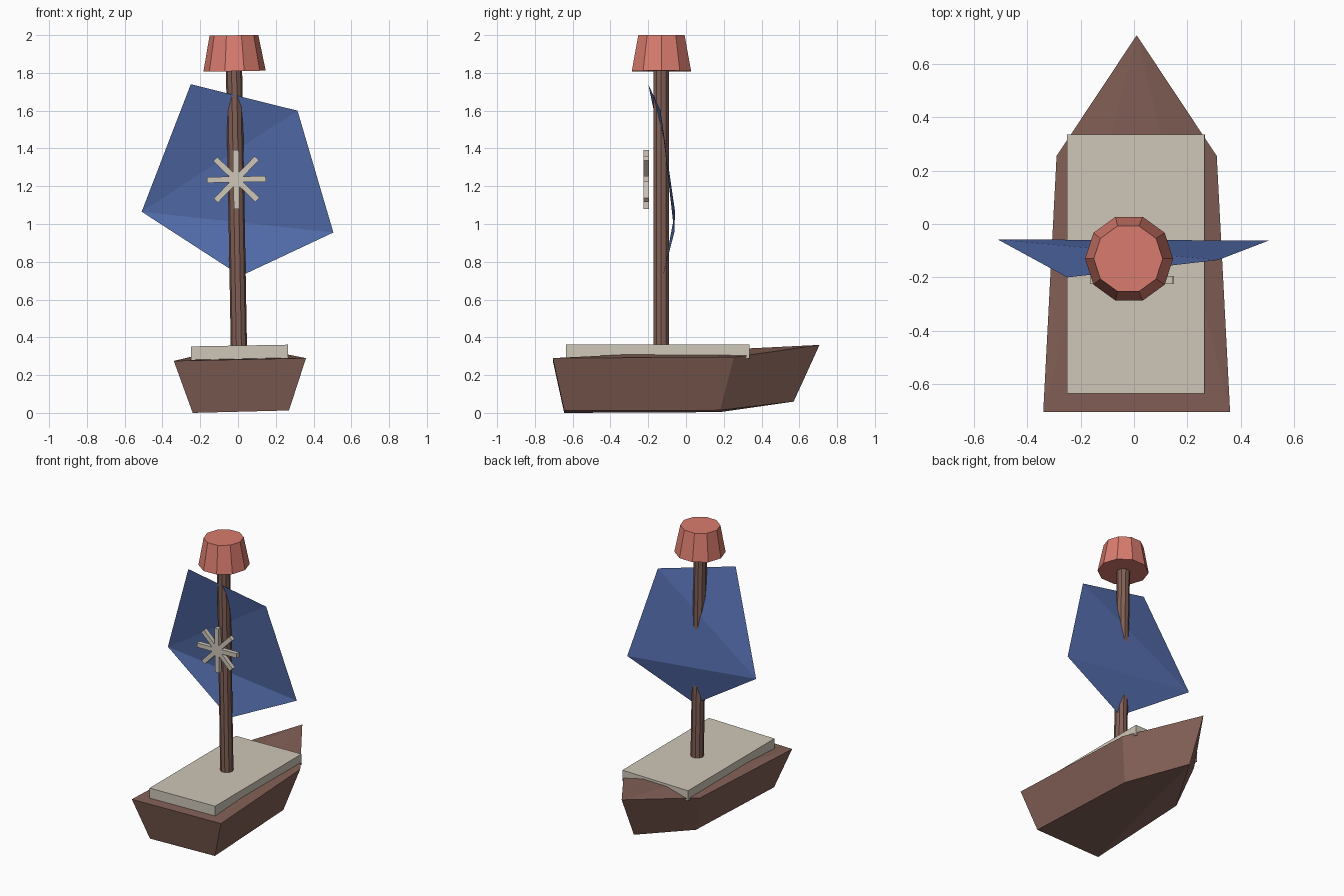
import bpy, bmesh, math
from mathutils import Matrix, Vector

if "Cube" in bpy.data.objects:
    bpy.data.objects.remove(bpy.data.objects["Cube"])

ROLL = math.radians(-1.0)  # the whole boat lists slightly to one side


def material(name, r, g, b):
    lin = [((c / 255 + 0.055) / 1.055) ** 2.4 for c in (r, g, b)]
    m = bpy.data.materials.new(name)
    m.diffuse_color = (*lin, 1)
    m.use_nodes = True
    m.node_tree.nodes["Principled BSDF"].inputs["Base Color"].default_value = m.diffuse_color
    return m


BROWN = material("brown wood", 130, 96, 86)
CREAM = material("cream", 206, 198, 184)
BLUE = material("blue cloth", 83, 109, 172)
CORAL = material("coral red", 217, 124, 110)


def finish(name, bm, mat):
    bmesh.ops.recalc_face_normals(bm, faces=bm.faces)
    me = bpy.data.meshes.new(name)
    bm.to_mesh(me)
    bm.free()
    me.materials.append(mat)
    ob = bpy.data.objects.new(name, me)
    bpy.context.collection.objects.link(ob)
    return ob


def mesh(name, verts, faces, mat):
    bm = bmesh.new()
    vs = [bm.verts.new(v) for v in verts]
    for f in faces:
        bm.faces.new([vs[i] for i in f])
    return finish(name, bm, mat)


def add_box(bm, centre, size, angle_y):
    mat = (Matrix.Translation(centre) @ Matrix.Rotation(angle_y, 4, 'Y')
           @ Matrix.Diagonal((*size, 1)))
    bmesh.ops.create_cube(bm, size=1, matrix=mat)


def cone(name, centre, r1, r2, depth, mat):
    bm = bmesh.new()
    # ten sides with a corner pointing forward
    m = (Matrix.Translation(centre) @ Matrix.Rotation(ROLL, 4, 'Y')
         @ Matrix.Rotation(math.pi / 2, 4, 'Z'))
    bmesh.ops.create_cone(bm, cap_ends=True, segments=10, radius1=r1,
                          radius2=r2, depth=depth, matrix=m)
    return finish(name, bm, mat)


# Hull: five-sided outline (stern left/right, mid right, bow, mid left)
rim = [(-0.34, -0.705, 0.275), (0.36, -0.705, 0.29), (0.31, 0.255, 0.295),
       (0.01, 0.707, 0.36), (-0.29, 0.255, 0.282)]
keel = [(-0.24, -0.645, 0.0), (0.27, -0.645, 0.013), (0.23, 0.18, 0.014),
        (0.01, 0.57, 0.06), (-0.205, 0.18, 0.004)]
caps = [(0, 1, 3), (1, 2, 3), (0, 3, 4)]
sides = [(i, (i + 1) % 5, (i + 1) % 5 + 5, i + 5) for i in range(5)]
mesh("hull", rim + keel,
     caps + [tuple(i + 5 for i in f) for f in caps] + sides, BROWN)

# Deck slab
bm = bmesh.new()
add_box(bm, (0.008, -0.15, 0.32), (0.515, 0.97, 0.073), ROLL)
finish("deck", bm, CREAM)

# Mast and the lookout bucket on top
cone("mast", (-0.008, -0.132, 1.07), 0.043, 0.043, 1.5, BROWN)
cone("lookout", (-0.02, -0.13, 1.904), 0.165, 0.129, 0.19, CORAL)

# Sail: folded five-cornered cloth
mesh("sail",
     [(-0.25, -0.20, 1.74), (0.315, -0.135, 1.60), (0.505, -0.062, 0.955),
      (0.015, -0.122, 0.725), (-0.51, -0.058, 1.065)],
     [(4, 1, 0), (4, 2, 1), (4, 3, 2)], BLUE)

# Star emblem: four crossed bars in front of the mast
bm = bmesh.new()
for k in range(4):
    add_box(bm, (-0.009, -0.21, 1.236), (0.312, 0.03, 0.031),
            ROLL + k * math.pi / 4)
finish("star_emblem", bm, CREAM)
